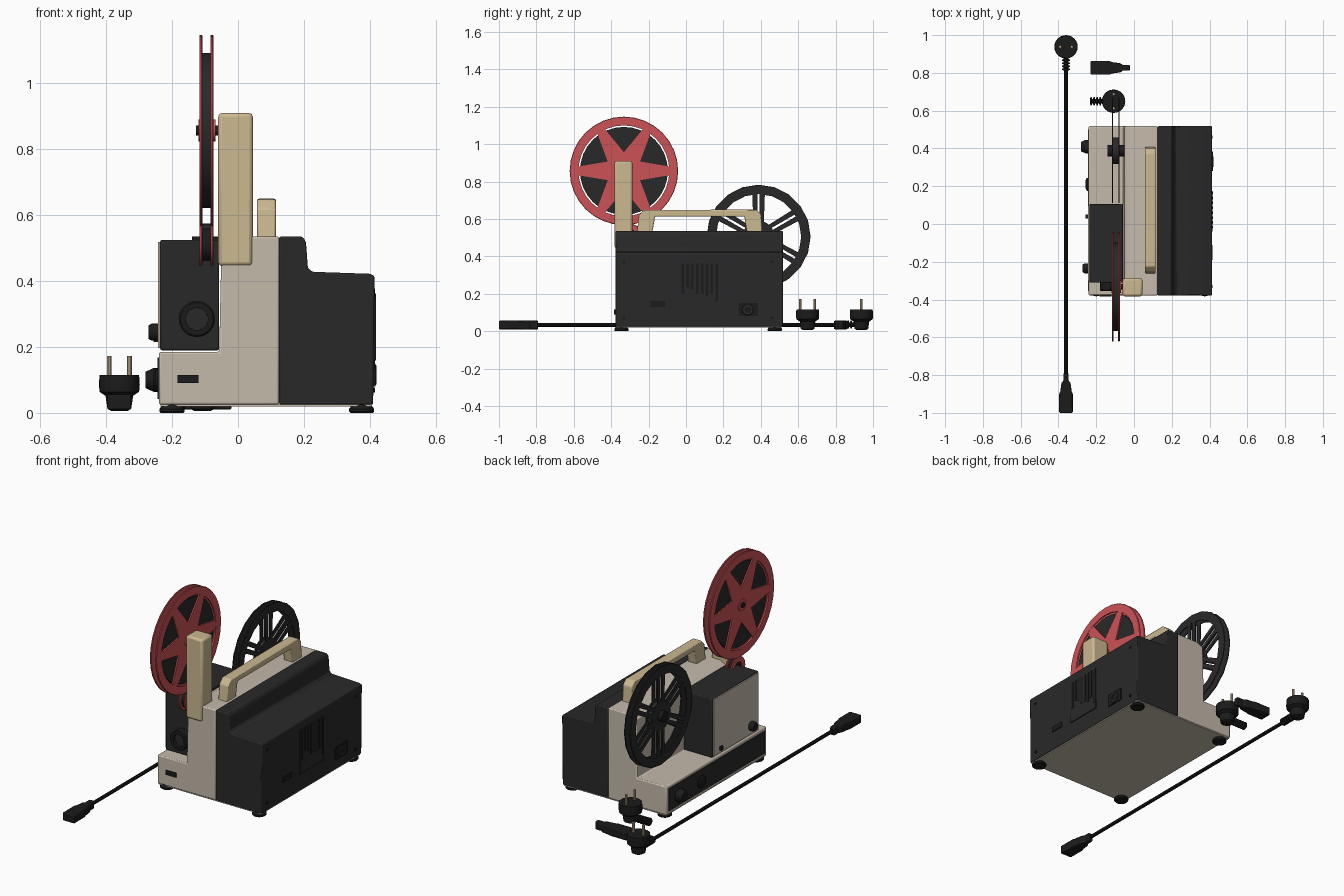
import bpy
import bmesh
from math import cos, sin, pi, radians
from mathutils import Vector

default_cube = bpy.data.objects.get("Cube")
if default_cube:
    bpy.data.objects.remove(default_cube, do_unlink=True)


def make_material(name, colour):
    material = bpy.data.materials.new(name)
    material.use_nodes = True
    rgba = (*colour, 1)
    material.diffuse_color = rgba
    material.node_tree.nodes["Principled BSDF"].inputs["Base Color"].default_value = rgba
    return material


black = make_material("charcoal black", (.022, .022, .022))
dark = make_material("deep black", (.011, .011, .011))
cream = make_material("warm cream", (.56, .49, .41))
tan = make_material("tan plastic", (.6, .48, .28))
red = make_material("reel red", (.6, .085, .095))


def finish(name, bm, material, bevel=0):
    bmesh.ops.recalc_face_normals(bm, faces=bm.faces)
    mesh = bpy.data.meshes.new(name)
    bm.to_mesh(mesh)
    bm.free()
    mesh.materials.append(material)
    mesh.shade_smooth()
    mesh.set_sharp_from_angle(angle=radians(35))
    part = bpy.data.objects.new(name, mesh)
    bpy.context.collection.objects.link(part)
    if bevel:
        modifier = part.modifiers.new("rounded edges", "BEVEL")
        modifier.width = bevel
        modifier.segments = 2
        modifier.limit_method = "ANGLE"
    return part


def place(axis, u, v, depth):
    """Point with plane coordinates u, v and a depth along the axis."""
    return {"x": (depth, u, v), "y": (u, depth, v), "z": (u, v, depth)}[axis]


def prism(name, outline, axis, start, end, material, bevel=0):
    bm = bmesh.new()
    near = [bm.verts.new(place(axis, u, v, start)) for u, v in outline]
    far = [bm.verts.new(place(axis, u, v, end)) for u, v in outline]
    bm.faces.new(near)
    bm.faces.new(far)
    count = len(outline)
    for i in range(count):
        j = (i + 1) % count
        bm.faces.new((near[i], near[j], far[j], far[i]))
    return finish(name, bm, material, bevel)


def box(name, xs, ys, zs, material, bevel=0):
    outline = [(xs[0], ys[0]), (xs[1], ys[0]), (xs[1], ys[1]), (xs[0], ys[1])]
    return prism(name, outline, "z", zs[0], zs[1], material, bevel)


def lathe(name, profile, axis, u, v, material, sides=24, closed=False):
    """Turn (radius, depth) points about an axis; closed profiles make rings."""
    bm = bmesh.new()
    loops = []
    for radius, depth in profile:
        angles = [2 * pi * i / sides for i in range(sides)]
        loops.append([bm.verts.new(place(axis, u + radius * cos(a), v + radius * sin(a), depth))
                      for a in angles])
    pairs = list(zip(loops, loops[1:]))
    if closed:
        pairs.append((loops[-1], loops[0]))
    else:
        bm.faces.new(loops[0])
        bm.faces.new(loops[-1])
    for one, two in pairs:
        for i in range(sides):
            j = (i + 1) % sides
            bm.faces.new((one[i], one[j], two[j], two[i]))
    return finish(name, bm, material)


def cylinder(name, axis, u, v, radius, start, end, material, sides=24):
    return lathe(name, [(radius, start), (radius, end)], axis, u, v, material, sides)


def ring(name, axis, u, v, inner, outer, start, end, material, sides=24):
    soft = min(outer - inner, end - start) / 4
    profile = [(inner, start), (outer - soft, start), (outer, start + soft),
               (outer, end - soft), (outer - soft, end), (inner, end)]
    return lathe(name, profile, axis, u, v, material, sides, closed=True)


# Housing
FRONT, BACK = -.378, .518
prism("cream_housing", [(-.24, .025), (.125, .025), (.125, .535), (-.01, .535), (-.05, .515),
                        (-.057, .185), (-.24, .185)], "y", FRONT, BACK, cream, .006)
prism("black_housing", [(.125, .025), (.41, .025), (.414, .415), (.4, .422), (.225, .428),
                        (.212, .44), (.206, .52), (.195, .535), (.125, .535)],
      "y", FRONT, BACK, black, .005)
box("base_plate", (-.235, .405), (-.373, .513), (.019, .027), cream)
for x in (-.2, .375):
    for y in (-.345, .475):
        lathe("foot", [(.034, 0), (.038, .004), (.038, .012), (.028, .026)], "z", x, y, dark)

# Lens head
box("head_box", (-.236, -.057), (-.31, .105), (.19, .525), black, .005)
box("head_side_plate", (-.243, -.235), (-.302, .097), (.197, .518), cream)
ring("lens_barrel", "y", -.125, .285, .034, .055, -.355, -.3, dark)
cylinder("lens_glass", "y", -.125, .285, .036, -.335, -.3, black, 8)
lathe("focus_knob", [(.026, -.24), (.026, -.262), (.02, -.272)], "x", -.235, .245, dark)
box("head_lever", (-.256, -.24), (.03, .05), (.215, .235), dark)

# Control strip and switch
box("control_strip", (-.244, -.238), (-.355, .5), (.042, .168), black)
lathe("main_knob", [(.036, -.24), (.036, -.256), (.025, -.28)], "x", .41, .1, dark)
lathe("small_knob", [(.034, -.24), (.034, -.25), (.022, -.256)], "x", .21, .1, dark)
box("front_switch", (-.183, -.12), (-.384, -.37), (.09, .115), dark)

# Carrying handle and front arm
prism("handle", [(-.262, .53), (-.252, .62), (-.225, .648), (.375, .65), (.402, .625), (.408, .53),
                 (.325, .53), (.312, .613), (-.165, .613), (-.18, .53)],
      "x", .058, .115, tan, .006)
box("front_arm", (-.06, .045), (-.383, -.287), (.445, .91), tan, .012)

# Side vents, label and socket
box("vent_plate", (.408, .416), (-.04, .175), (.12, .37), black)
for i in range(8):
    y = -.025 + i * .026
    bottom = .25 - .013 * i if i % 3 else .2
    box("vent_slot", (.41, .418), (y, y + .014), (bottom, .362), dark)
box("rating_label", (.408, .416), (-.19, -.11), (.13, .16), dark)
box("power_socket", (.408, .417), (.28, .385), (.08, .15), dark)
ring("socket_rim", "x", .33, .115, .018, .03, .412, .42, black, 16)
for y in (-.33, .46):
    for z in (.07, .37):
        cylinder("panel_screw", "x", y, z, .008, .408, .416, dark, 10)


# Front reel with film and star-shaped flanges
def star(count, inner, outer, u, v, tip):
    points = []
    for i in range(count):
        middle = 2 * pi * i / count
        for radius, offset in ((inner, -pi / count), (outer, -tip), (outer, tip)):
            angle = middle + offset
            points.append((u + radius * cos(angle), v + radius * sin(angle)))
    return points


REEL_Y, REEL_Z = -.332, .857
for start in (-.117, -.084):
    end = start + .009
    ring("red_flange_rim", "x", REEL_Y, REEL_Z, .243, .29, start, end, red, 32)
    prism("red_flange_star", star(6, .1, .25, REEL_Y, REEL_Z, .09), "x",
          start + .001, end - .001, red)
    ring("red_guide_roller", "x", -.3, .51, .035, .065, start, end, red, 20)
cylinder("film_roll", "x", REEL_Y, REEL_Z, .235, -.109, -.083, black, 32)
cylinder("roller_core", "x", -.3, .51, .05, -.109, -.083, dark, 20)
cylinder("red_hub", "x", REEL_Y, REEL_Z, .033, -.12, -.068, red)
cylinder("front_spindle", "x", REEL_Y, REEL_Z, .015, -.127, -.05, dark, 12)

# Rear take-up reel, open between the spokes
REAR_Y, REAR_Z = .388, .505
for start in (-.117, -.083):
    end = start + .006
    ring("black_flange_rim", "x", REAR_Y, REAR_Z, .228, .278, start, end, black, 20)
    cylinder("black_flange_centre", "x", REAR_Y, REAR_Z, .085, start, end, black)
    for i in range(6):
        angle = pi / 6 + i * pi / 3
        along = Vector((cos(angle), sin(angle)))
        across = Vector((-along.y, along.x))
        middle = Vector((REAR_Y, REAR_Z))
        for side in (-1, 1):
            corners = [(.07, .006), (.24, .006), (.24, .034), (.07, .028)]
            outline = [middle + along * r + across * side * w for r, w in corners]
            prism("black_spoke", outline, "x", start, end, black)
cylinder("black_reel_core", "x", REAR_Y, REAR_Z, .07, -.115, -.08, black)
cylinder("rear_spindle", "x", REAR_Y, REAR_Z, .03, -.14, -.05, dark, 16)


# Power cords
def plug(x, y, axis):
    lathe("plug_body", [(.025, .006), (.036, .012), (.042, .052), (.06, .064), (.062, .085),
                        (.06, .115)], "z", x, y, dark)
    shift = (0, .038) if axis == "x" else (.031, 0)
    for side in (-1, 1):
        cylinder("plug_pin", "z", x + side * shift[0], y + side * shift[1], .007,
                 .11, .172, tan, 10)
    along, across = (x, y) if axis == "x" else (y, x)
    ribs = []
    for i in range(5):
        depth = along - .125 + i * .016
        ribs += [(.012, depth), (.022, depth + .003), (.022, depth + .009), (.012, depth + .012)]
    ribs.append((.02, along))
    lathe("plug_strain_relief", ribs, axis, across, .035, dark, 12)


def connector(tip, heading, across, axis):
    shape = [(0, .036), (.1, .036), (.115, .03), (.16, .024), (.17, .014), (.21, .014)]
    edge = [(tip + heading * d, across + w) for d, w in shape]
    edge += [(tip + heading * d, across - w) for d, w in reversed(shape)]
    if axis == "y":
        edge = [(v, u) for u, v in edge]
    prism("cord_connector", edge, "z", .01, .056, dark, .005)


plug(-.36, .938, "y")
connector(-1, 1, -.36, "y")
cylinder("power_cord", "y", -.36, .033, .01, -.8, .85, dark, 10)
plug(-.108, .65, "x")
connector(-.23, 1, .827, "x")
